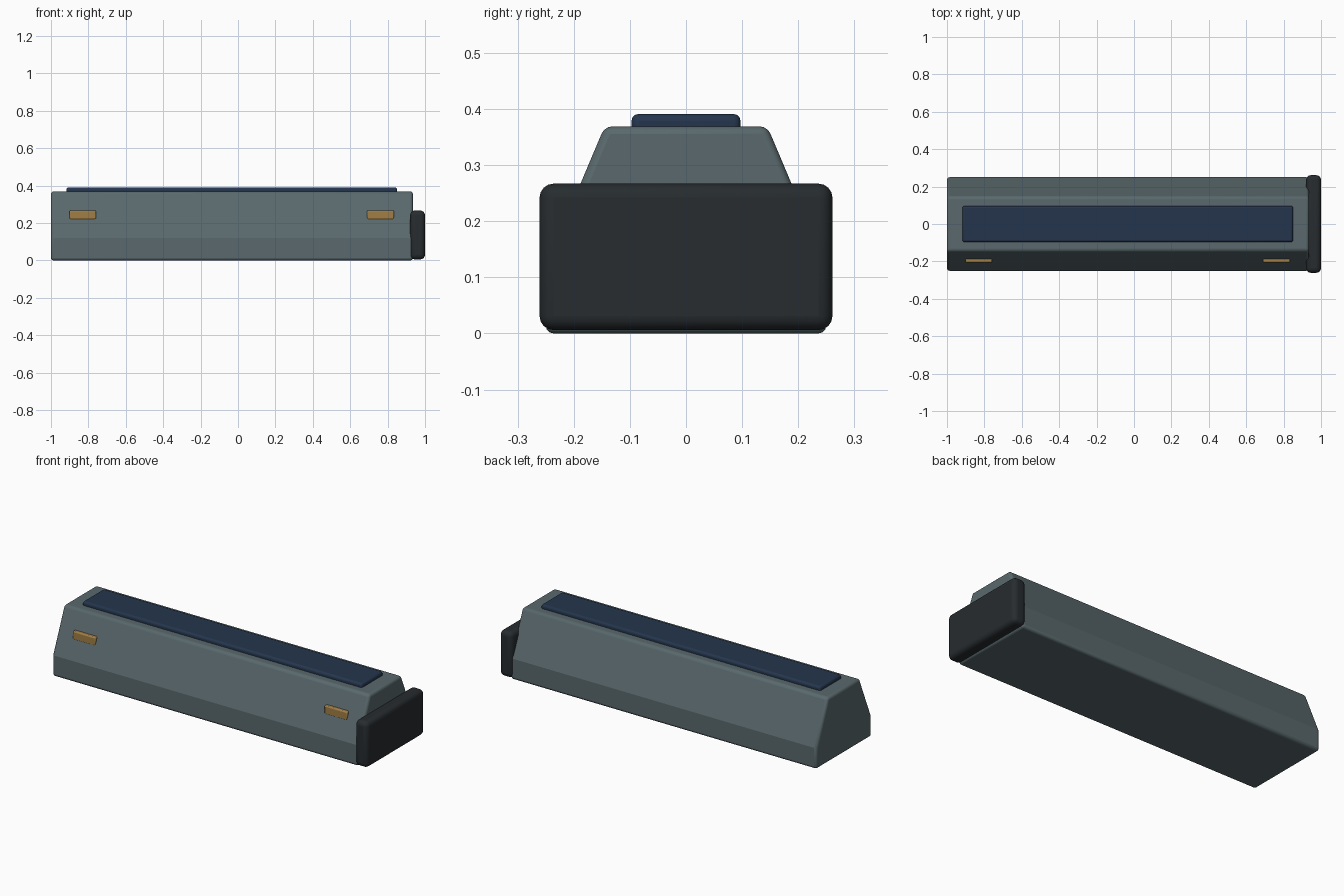
import bpy, bmesh, math

if "Cube" in bpy.data.objects:
    bpy.data.objects.remove(bpy.data.objects["Cube"])


def material(name, color):
    m = bpy.data.materials.new(name)
    m.diffuse_color = (*color, 1)
    m.use_nodes = True
    m.node_tree.nodes["Principled BSDF"].inputs["Base Color"].default_value = m.diffuse_color
    return m


def finish(obj, mat, bevel, segments=3):
    obj.data.materials.append(mat)
    mod = obj.modifiers.new("Bevel", "BEVEL")
    mod.width = bevel
    mod.segments = segments
    mod.limit_method = "ANGLE"
    mod.angle_limit = math.radians(30)
    bpy.ops.object.select_all(action="DESELECT")
    obj.select_set(True)
    bpy.context.view_layer.objects.active = obj
    bpy.ops.object.shade_smooth_by_angle(angle=math.radians(20))


def box(name, lo, hi, mat, bevel, segments=3):
    bpy.ops.mesh.primitive_cube_add(size=1)
    obj = bpy.context.object
    obj.name = name
    for v in obj.data.vertices:
        v.co = [l + (c + 0.5) * (h - l) for l, h, c in zip(lo, hi, v.co)]
    finish(obj, mat, bevel, segments)
    return obj


shell = material("shell_grey_green", (0.10, 0.14, 0.15))
dark = material("dark_rubber", (0.02, 0.025, 0.028))
blue = material("panel_blue", (0.018, 0.036, 0.075))
brass = material("brass", (0.36, 0.21, 0.06))

# Body: tapered cross-section extruded along x
half = [(0.25, 0.0), (0.25, 0.12), (0.145, 0.369)]
profile = half + [(-y, z) for y, z in reversed(half)]
bm = bmesh.new()
face = bm.faces.new([bm.verts.new((-1.0, y, z)) for y, z in profile])
ext = bmesh.ops.extrude_face_region(bm, geom=[face])
for v in ext["geom"]:
    if isinstance(v, bmesh.types.BMVert):
        v.co.x = 0.935
bmesh.ops.recalc_face_normals(bm, faces=bm.faces[:])
mesh = bpy.data.meshes.new("body")
bm.to_mesh(mesh)
bm.free()
body = bpy.data.objects.new("body", mesh)
bpy.context.collection.objects.link(body)
finish(body, shell, 0.014)

# Rounded end cap
box("end_cap", (0.92, -0.261, 0.006), (1.0, 0.261, 0.267), dark, 0.025, 4)

# Raised top panel
box("top_panel", (-0.917, -0.097, 0.35), (0.851, 0.097, 0.391), blue, 0.012)

# Front clips
for i, x in enumerate((-0.83, 0.762)):
    box(f"front_clip_{i + 1}", (x - 0.072, -0.207, 0.218), (x + 0.072, -0.17, 0.267), brass, 0.006, 2)
